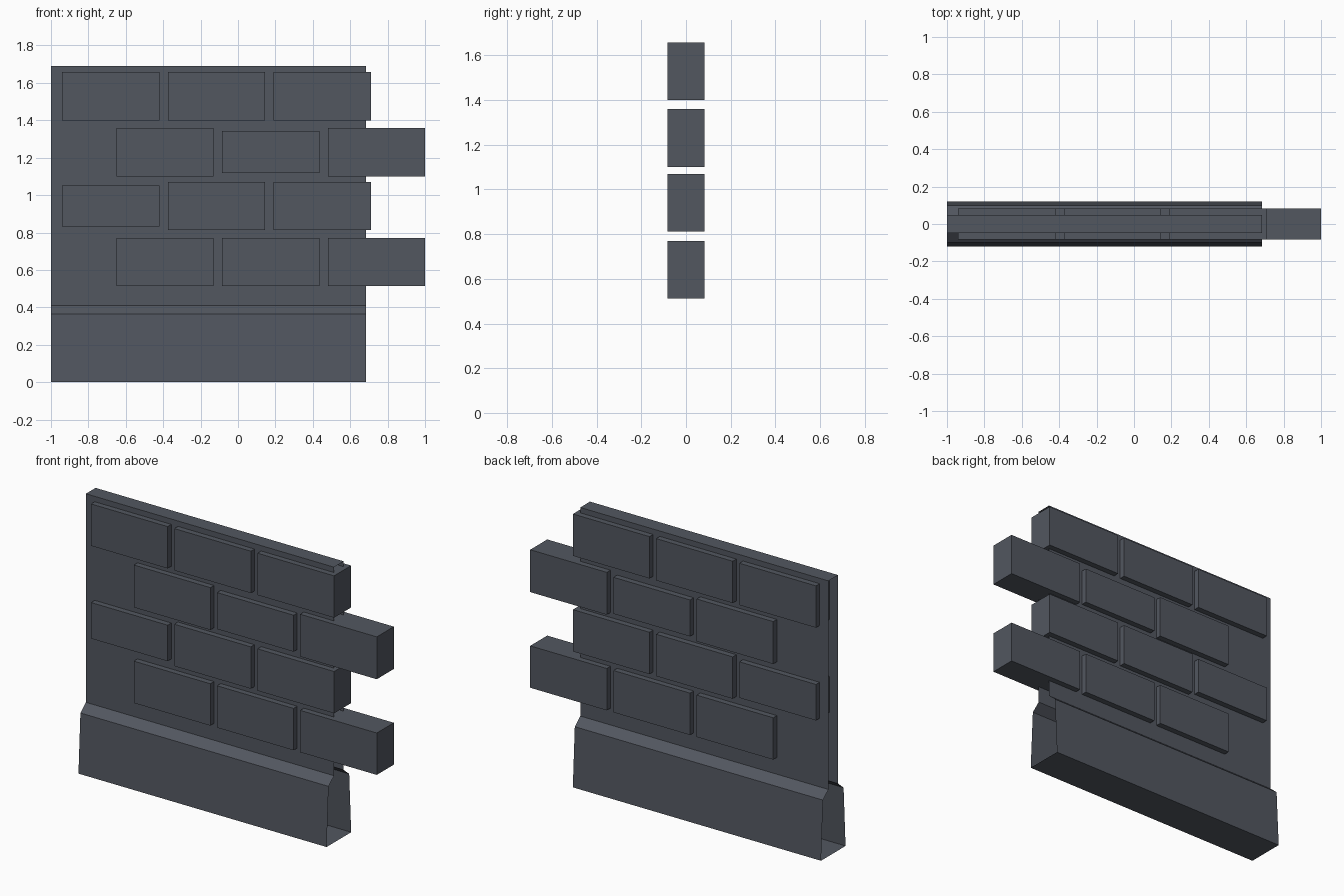
import bpy, bmesh

if "Cube" in bpy.data.objects:
    bpy.data.objects.remove(bpy.data.objects["Cube"])

slate = bpy.data.materials.new("slate_grey")
slate.diffuse_color = (0.085, 0.095, 0.117, 1)
slate.use_nodes = True
slate.node_tree.nodes["Principled BSDF"].inputs["Base Color"].default_value = slate.diffuse_color


def add_object(name, bm):
    bmesh.ops.recalc_face_normals(bm, faces=bm.faces)
    mesh = bpy.data.meshes.new(name)
    bm.to_mesh(mesh)
    bm.free()
    mesh.materials.append(slate)
    obj = bpy.data.objects.new(name, mesh)
    bpy.context.collection.objects.link(obj)
    return obj


# Wall shell with flared plinth: mirrored profile extruded along x, both ends open
X0, X1 = -1.0, 0.685
half = [(0.119, 0.0), (0.10, 0.365), (0.047, 0.41), (0.047, 1.69)]
profile = half + [(-y, z) for y, z in reversed(half)]
bm = bmesh.new()
left = [bm.verts.new((X0, y, z)) for y, z in profile]
right = [bm.verts.new((X1, y, z)) for y, z in profile]
n = len(profile)
for i in range(n):
    j = (i + 1) % n
    bm.faces.new((left[i], left[j], right[j], right[i]))
# Make sure the open shell faces outward
wall = None
bmesh.ops.recalc_face_normals(bm, faces=bm.faces)
top = max(bm.faces, key=lambda f: f.calc_center_median().z)
flip = top.normal.z < 0
wall = add_object("wall_shell", bm)
if flip:
    wall.data.flip_normals()


# Bricks: boxes running right through the wall, alternate courses offset
def brick(name, x, z0, z1, length=0.52, half_depth=0.0825):
    bm = bmesh.new()
    bmesh.ops.create_cube(bm, size=1)
    for v in bm.verts:
        v.co.x = x + (v.co.x + 0.5) * length
        v.co.y *= 2 * half_depth
        v.co.z = z0 if v.co.z < 0 else z1
    add_object(name, bm)


PITCH = 0.565
courses = [(-0.655, 0.513, 0.77), (-0.94, 0.813, 1.07),
           (-0.65, 1.10, 1.36), (-0.94, 1.40, 1.657)]
short_bricks = {(1, 0), (2, 1)}   # slightly lower bricks
for r, (x, z0, z1) in enumerate(courses):
    x = -0.65 if r % 2 == 0 else -0.94
    for c in range(3):
        inset = 0.018 if (r, c) in short_bricks else 0
        brick(f"brick_{r}_{c}", x + c * PITCH, z0 + inset, z1 - inset)
